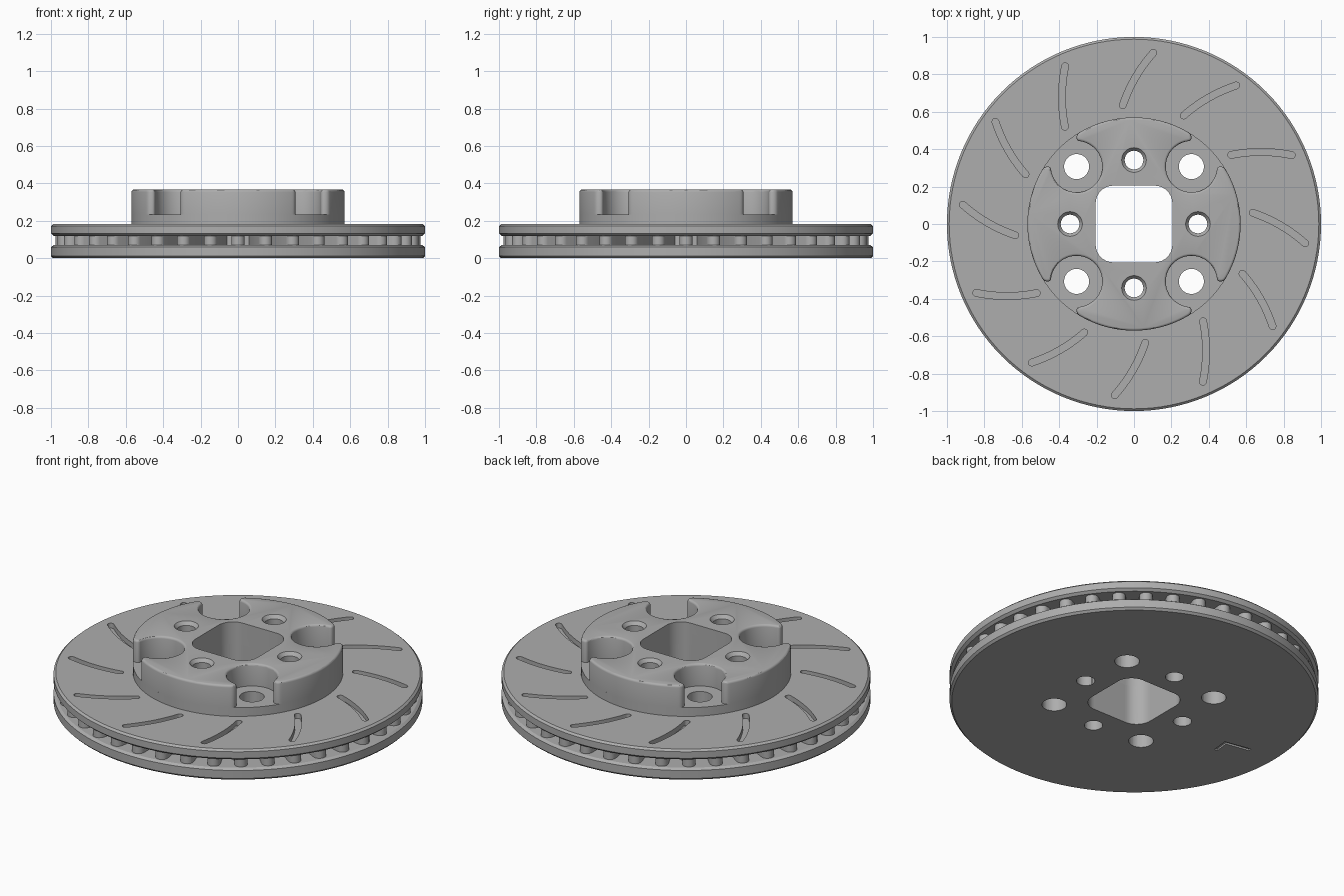
import bpy, bmesh, math
from mathutils import Vector, Matrix

if "Cube" in bpy.data.objects:
    bpy.data.objects.remove(bpy.data.objects["Cube"])

steel = bpy.data.materials.new("machined grey")
steel.use_nodes = True
GREY = (0.42, 0.42, 0.42, 1)
steel.diffuse_color = GREY
steel.node_tree.nodes["Principled BSDF"].inputs["Base Color"].default_value = GREY

TOP, FLOOR, FACE = 0.367, 0.235, 0.183   # hat top, pocket floor, upper friction face
HAT_R, POCKET, POCKET_R = 0.57, 0.307, 0.137


def finish(bm, name, cutter=False):
    bmesh.ops.recalc_face_normals(bm, faces=bm.faces)
    mesh = bpy.data.meshes.new(name)
    bm.to_mesh(mesh)
    bm.free()
    mesh.materials.append(steel)
    ob = bpy.data.objects.new(name, mesh)
    bpy.context.collection.objects.link(ob)
    if cutter:
        ob.hide_render = True
        ob.hide_set(True)
    return ob


def lathe(bm, profile, centre=(0, 0), steps=32):
    # Revolve a profile that starts and ends on the axis
    rings = []
    for r, z in profile:
        count = steps if r > 0 else 1
        rings.append([bm.verts.new((centre[0] + r * math.cos(math.tau * i / steps),
                                    centre[1] + r * math.sin(math.tau * i / steps), z))
                      for i in range(count)])
    for a, b in zip(rings, rings[1:]):
        for i in range(steps):
            j = (i + 1) % steps
            corners = [a[i % len(a)], a[j % len(a)], b[j % len(b)], b[i % len(b)]]
            bm.faces.new(list(dict.fromkeys(corners)))


def prism(bm, outline, z0, z1):
    lower = [bm.verts.new((p[0], p[1], z0)) for p in outline]
    upper = [bm.verts.new((p[0], p[1], z1)) for p in outline]
    bm.faces.new(lower[::-1])
    bm.faces.new(upper)
    for i in range(len(lower)):
        j = (i + 1) % len(lower)
        bm.faces.new((lower[i], lower[j], upper[j], upper[i]))


def arc(cx, cy, r, a0, a1, n):
    return [(cx + r * math.cos(math.radians(a0 + (a1 - a0) * i / n)),
             cy + r * math.sin(math.radians(a0 + (a1 - a0) * i / n))) for i in range(n + 1)]


def turned(points, degrees):
    m = Matrix.Rotation(math.radians(degrees), 2)
    return [tuple(m @ Vector(p)) for p in points]


def strip(path, half):
    # Rounded-end outline around a path of points
    pts = [Vector(p) for p in path]
    left, right = [], []
    for i, p in enumerate(pts):
        d = (pts[min(i + 1, len(pts) - 1)] - pts[max(i - 1, 0)]).normalized()
        n = Vector((-d.y, d.x)) * half
        left.append(p + n)
        right.append(p - n)
    first = math.degrees(math.atan2(*(pts[1] - pts[0]).yx))
    last = math.degrees(math.atan2(*(pts[-1] - pts[-2]).yx))
    end = arc(*pts[-1], half, last - 90, last + 90, 8)[1:-1]
    start = arc(*pts[0], half, first + 90, first + 270, 8)[1:-1]
    return right + end + left[::-1] + start


# Vented disc with both friction rings and the low hat flange
bm = bmesh.new()
lathe(bm, [(0, 0), (0.988, 0), (1, 0.012), (1, 0.06), (0.985, 0.07), (0.6, 0.07),
           (0.6, 0.12), (0.985, 0.12), (1, 0.133), (1, 0.172), (0.988, FACE),
           (HAT_R, FACE), (HAT_R, FLOOR), (0, FLOOR)], steps=128)
disc = finish(bm, "vented_disc")

# Cooling vanes between the rings
bm = bmesh.new()
VANES = 40
for k in range(VANES):
    prism(bm, turned(strip([(0.59, 0), (0.94, 0)], 0.036), 360 * k / VANES), 0.065, 0.125)
vanes = finish(bm, "cooling_vanes")

# Raised hat with four open corner pockets
edge = math.degrees(math.acos(POCKET / HAT_R))
quarter = arc(0, 0, HAT_R, edge - 90, 90 - edge, 24) + arc(POCKET, POCKET, POCKET_R, 360, 90, 36)
bm = bmesh.new()
prism(bm, [p for k in range(4) for p in turned(quarter, 90 * k)], FLOOR, TOP)
bmesh.ops.recalc_face_normals(bm, faces=bm.faces)
upright = [e for e in bm.edges if abs(e.verts[0].co.z - e.verts[1].co.z) > 0.05
           and e.calc_face_angle(0) > 0.6]
bmesh.ops.bevel(bm, geom=upright, offset=0.015, segments=4, profile=0.5, affect='EDGES')
rim = [e for e in bm.edges if all(v.co.z > TOP - 0.001 for v in e.verts)]
bmesh.ops.bevel(bm, geom=rim, offset=0.013, segments=3, profile=0.5, affect='EDGES')
hat = finish(bm, "hat")

# Cutters: centre bore, wheel bolt holes and countersunk holes
bm = bmesh.new()
corner = arc(0.11, 0.11, 0.095, 0, 90, 10)
prism(bm, [p for k in range(4) for p in turned(corner, 90 * k)], -0.1, 0.5)
for k in range(4):
    c = turned([(POCKET, POCKET), (0.342, 0)], 90 * k)
    lathe(bm, [(0, -0.1), (0.067, -0.1), (0.067, 0.5), (0, 0.5)], c[0])
    lathe(bm, [(0, -0.1), (0.05, -0.1), (0.05, TOP - 0.02), (0.066, TOP),
               (0.066, 0.5), (0, 0.5)], c[1])
holes = finish(bm, "hole_cutter", True)

# Cutters: curved wiping grooves and a small chevron mark underneath
bm = bmesh.new()
a, m, b = Vector((-0.06, 0.635)), Vector((-0.007, 0.791)), Vector((0.103, 0.915))
groove = [a * (1 - t) ** 2 + m * 2 * t * (1 - t) + b * t * t for t in [i / 10 for i in range(11)]]
for k in range(12):
    prism(bm, turned(strip(groove, 0.018), 30 * k), FACE - 0.03, FACE + 0.03)
prism(bm, [(-0.67, -0.12), (-0.66, -0.02), (-0.82, 0.01), (-0.82, -0.01),
           (-0.68, -0.035), (-0.69, -0.12)], -0.02, 0.01)
grooves = finish(bm, "groove_cutter", True)

for ob, cutters in ((disc, (holes, grooves)), (hat, (holes,))):
    for cutter in cutters:
        mod = ob.modifiers.new(cutter.name, 'BOOLEAN')
        mod.operation, mod.solver, mod.object = 'DIFFERENCE', 'EXACT', cutter

# Apply the cuts, then smooth the round faces
for ob in (disc, hat, vanes):
    bpy.ops.object.select_all(action='DESELECT')
    bpy.context.view_layer.objects.active = ob
    ob.select_set(True)
    for mod in list(ob.modifiers):
        bpy.ops.object.modifier_apply(modifier=mod.name)
    bpy.ops.object.shade_smooth_by_angle(angle=math.radians(30))
for cutter in (holes, grooves):
    bpy.data.objects.remove(cutter)
